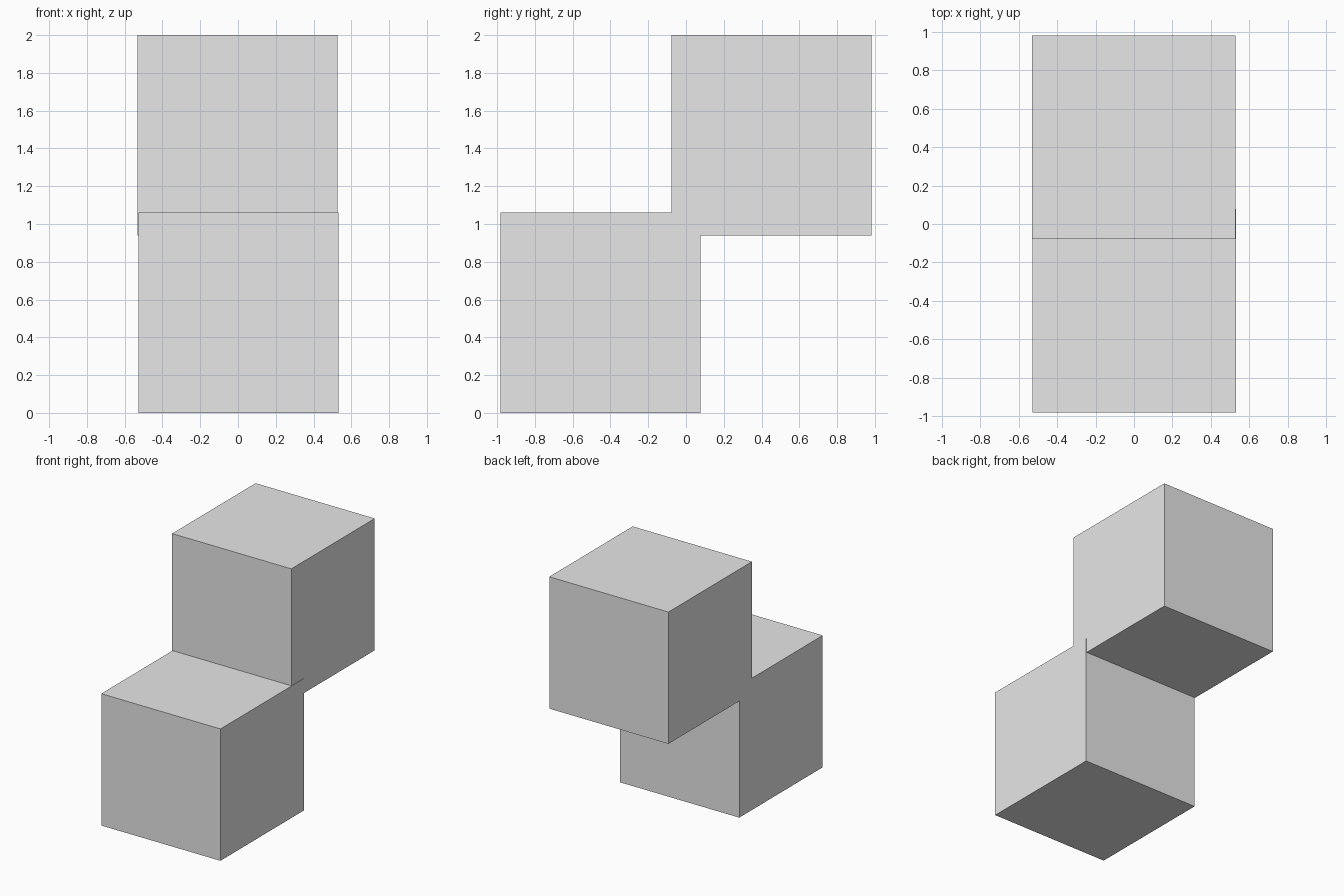
import bpy

if "Cube" in bpy.data.objects:
    bpy.data.objects.remove(bpy.data.objects["Cube"])

SIZE = 1.06  # edge length of both cubes

grey = bpy.data.materials.new("light grey")
grey.diffuse_color = (0.8, 0.8, 0.8, 1)
grey.use_nodes = True
grey.node_tree.nodes["Principled BSDF"].inputs["Base Color"].default_value = grey.diffuse_color


def cube(name, centre):
    bpy.ops.mesh.primitive_cube_add(size=SIZE, location=centre)
    obj = bpy.context.object
    obj.name = name
    obj.data.materials.append(grey)


# Two cubes overlapping along one edge, with a tiny sideways offset
cube("lower_cube", (0.002, -0.453, SIZE / 2))
cube("upper_cube", (-0.002, 0.453, 2 - SIZE / 2))
